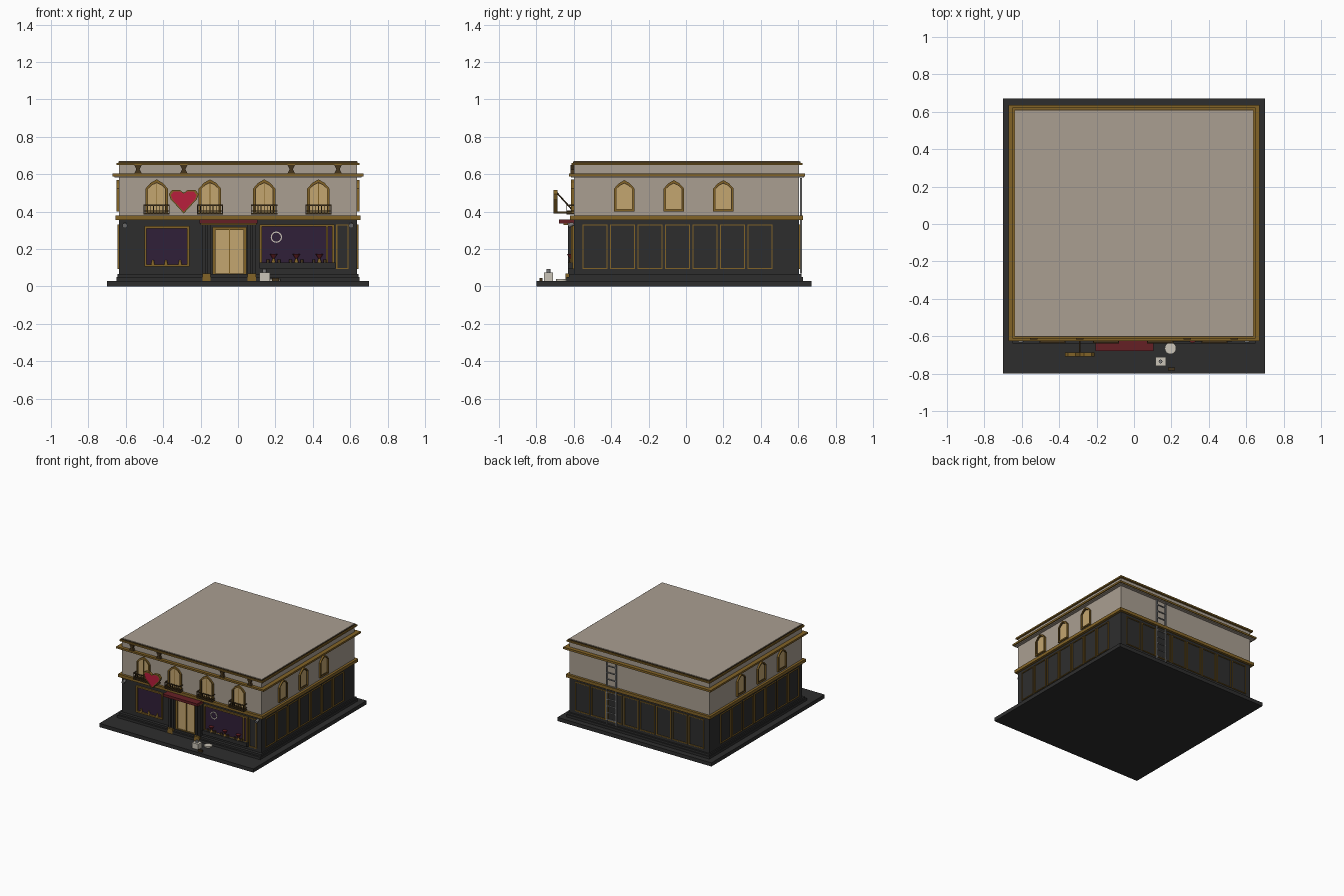
import bpy, bmesh, math
from mathutils import Vector, Matrix

cube = bpy.data.objects.get("Cube")
if cube:
    bpy.data.objects.remove(cube, do_unlink=True)


def material(name, *rgb):
    m = bpy.data.materials.new(name)
    m.use_nodes = True
    col = (*rgb, 1)
    m.diffuse_color = col
    node = m.node_tree.nodes["Principled BSDF"]
    node.inputs["Base Color"].default_value = col
    node.inputs["Roughness"].default_value = 0.8
    return m


DARK = material("charcoal", 0.027, 0.027, 0.027)
STONE = material("warm stone", 0.40, 0.345, 0.285)
GOLD = material("old gold", 0.225, 0.125, 0.02)
TAN = material("lit glass", 0.55, 0.38, 0.16)
BROWN = material("dark bronze", 0.06, 0.035, 0.012)
PURPLE = material("purple glass", 0.03, 0.014, 0.04)
RED = material("awning red", 0.13, 0.014, 0.018)
HEART = material("heart red", 0.48, 0.013, 0.045)
GREY = material("metal grey", 0.2, 0.2, 0.2)
PALE = material("pale cream", 0.6, 0.56, 0.48)

# Wall planes map (along, up, outward) to world space
WALL = {
    "front": lambda u, v, d: Vector((u, -0.6 - d, v)),
    "back": lambda u, v, d: Vector((u, 0.605 + d, v)),
    "left": lambda u, v, d: Vector((0.635 + d, u, v)),
    "right": lambda u, v, d: Vector((-0.635 - d, u, v)),
}


def finish(name, bm, mat):
    bmesh.ops.recalc_face_normals(bm, faces=bm.faces)
    me = bpy.data.meshes.new(name)
    bm.to_mesh(me)
    bm.free()
    me.materials.append(mat)
    ob = bpy.data.objects.new(name, me)
    bpy.context.collection.objects.link(ob)
    return ob


def box(name, mat, x0, x1, y0, y1, z0, z1):
    bm = bmesh.new()
    bmesh.ops.create_cube(bm, size=1)
    for v in bm.verts:
        v.co = ((x0 + x1) / 2 + v.co.x * (x1 - x0), (y0 + y1) / 2 + v.co.y * (y1 - y0),
                (z0 + z1) / 2 + v.co.z * (z1 - z0))
    return finish(name, bm, mat)


def plate(name, mat, side, pts, d0, d1, hole=None):
    """Extruded outline on a wall; a hole outline turns it into a frame."""
    bm = bmesh.new()
    f = WALL[side]
    loops = [[bm.verts.new(f(u, v, d)) for u, v in p] for p in ([pts, hole] if hole else [pts]) for d in (d0, d1)]
    n = len(pts)

    def bridge(a, b):
        for i in range(n):
            j = (i + 1) % n
            bm.faces.new((a[i], a[j], b[j], b[i]))
    bridge(loops[0], loops[1])
    if hole:
        bridge(loops[1], loops[3])
        bridge(loops[3], loops[2])
        bridge(loops[2], loops[0])
    else:
        bm.faces.new(loops[0])
        bm.faces.new(loops[1])
    return finish(name, bm, mat)


def cyl(name, mat, a, b, r1, r2=None, seg=12):
    a, b = Vector(a), Vector(b)
    bm = bmesh.new()
    bmesh.ops.create_cone(bm, cap_ends=True, segments=seg, radius1=r1, radius2=r1 if r2 is None else r2,
                          depth=(b - a).length)
    rot = (b - a).to_track_quat("Z", "Y").to_matrix().to_4x4()
    bm.transform(Matrix.Translation((a + b) / 2) @ rot)
    return finish(name, bm, mat)


def rect(u0, u1, v0, v1, inset=0):
    u0, u1, v0, v1 = u0 + inset, u1 - inset, v0 + inset, v1 - inset
    return [(u0, v0), (u1, v0), (u1, v1), (u0, v1)]


def arch(c, w, z0, shoulder, peak):
    mid = shoulder + 0.62 * (peak - shoulder)
    return [(c - w, z0), (c + w, z0), (c + w, shoulder), (c + 0.55 * w, mid), (c, peak),
            (c - 0.55 * w, mid), (c - w, shoulder)]


def panel(name, side, u0, u1, v0, v1, t, glass=None, depth=0.008):
    plate(name + "_frame", GOLD, side, rect(u0, u1, v0, v1), 0, depth, rect(u0, u1, v0, v1, t))
    if glass:
        plate(name + "_glass", glass, side, rect(u0, u1, v0, v1, t), -0.002, 0.003)


def arched_window(name, side, c, w, z0, shoulder, peak, t):
    outer, inner = arch(c, w, z0, shoulder, peak), arch(c, w - t, z0 + t, shoulder, peak - 1.3 * t)
    plate(name + "_frame", GOLD, side, outer, 0, 0.014, inner)
    plate(name + "_glass", TAN, side, inner, -0.002, 0.004)
    core = arch(c, w - t - 0.004, z0 + t + 0.004, shoulder, peak - 1.3 * t - 0.006)
    plate(name + "_inner_trim", BROWN, side, inner, 0, 0.008, core)


# Building body
box("pavement", DARK, -0.7, 0.7, -0.8, 0.67, 0, 0.03)
box("plinth", DARK, -0.65, 0.65, -0.64, 0.625, 0.03, 0.05)
box("plinth_upper", DARK, -0.645, 0.645, -0.625, 0.618, 0.05, 0.066)
box("ground_floor", DARK, -0.635, 0.635, -0.6, 0.605, 0.066, 0.355)
box("upper_floor", STONE, -0.635, 0.635, -0.6, 0.605, 0.38, 0.65)
box("middle_cornice", GOLD, -0.655, 0.655, -0.62, 0.625, 0.355, 0.38)
box("upper_cornice_bed", STONE, -0.66, 0.66, -0.615, 0.63, 0.582, 0.588)
box("upper_cornice", GOLD, -0.67, 0.67, -0.625, 0.637, 0.588, 0.603)
box("roof_cornice", GOLD, -0.65, 0.65, -0.612, 0.622, 0.648, 0.66)
box("roof_edge", BROWN, -0.64, 0.64, -0.603, 0.612, 0.66, 0.667)
box("roof", STONE, -0.636, 0.636, -0.599, 0.608, 0.66, 0.671)

# Side walls
for side in ("left", "right"):
    for i in range(7):
        u = -0.553 + 0.147 * i
        panel(f"{side}_panel_{i}", side, u, u + 0.134, 0.092, 0.332, 0.006)
    for i, c in enumerate((-0.33, -0.065, 0.2)):
        arched_window(f"{side}_window_{i}", side, c, 0.055, 0.4, 0.522, 0.568, 0.01)

# Back wall with ladder
for i in range(8):
    u = -0.588 + 0.148 * i
    panel(f"back_panel_{i}", "back", u, u + 0.134, 0.092, 0.332, 0.006)
for u in (0.205, 0.29):
    plate("ladder_rail", GREY, "back", rect(u - 0.005, u + 0.005, 0.07, 0.58), 0.004, 0.014)
for i in range(9):
    v = 0.1 + 0.055 * i
    plate("ladder_rung", GREY, "back", rect(0.205, 0.29, v, v + 0.007), 0.005, 0.012)

# Upper front windows with balconies
for c in (-0.435, -0.15, 0.14, 0.43):
    arched_window("front_window", "front", c, 0.06, 0.383, 0.522, 0.572, 0.011)
    plate("window_mullion", GOLD, "front", rect(c - 0.002, c + 0.002, 0.39, 0.55), 0, 0.007)
    box("balcony_floor", BROWN, c - 0.07, c + 0.07, -0.64, -0.6, 0.383, 0.392)
    for v in (0.4, 0.431):
        box("balcony_rail", BROWN, c - 0.07, c + 0.07, -0.64, -0.634, v, v + 0.006)
        for s in (-1, 1):
            box("balcony_side_rail", BROWN, c + s * 0.067 - 0.003, c + s * 0.067 + 0.003, -0.637, -0.6, v, v + 0.006)
    for i in range(9):
        u = c - 0.067 + 0.01675 * i
        box("balcony_bar", BROWN, u - 0.002, u + 0.002, -0.639, -0.635, 0.39, 0.434)

# Frieze brackets shaped like hourglasses
for c in (-0.535, -0.29, 0.285, 0.535):
    pts = [(c - 0.02, 0.603), (c + 0.02, 0.603), (c + 0.009, 0.626), (c + 0.02, 0.649),
           (c - 0.02, 0.649), (c - 0.009, 0.626)]
    plate("frieze_bracket", BROWN, "front", pts, 0, 0.018)

# Shop windows
panel("small_shop_window", "front", -0.5, -0.26, 0.105, 0.322, 0.012, PURPLE, 0.014)
panel("large_shop_window", "front", 0.115, 0.515, 0.115, 0.332, 0.012, PURPLE, 0.014)
plate("shop_window_post", GOLD, "front", rect(0.47, 0.481, 0.12, 0.325), 0, 0.012)
plate("shop_window_sill", DARK, "front", rect(0.115, 0.52, 0.095, 0.127), 0, 0.03)
panel("corner_panel", "front", 0.525, 0.592, 0.092, 0.332, 0.006)
ring = [[(0.205 + r * math.cos(a * math.tau / 24), 0.263 + r * math.sin(a * math.tau / 24))
         for a in range(24)] for r in (0.03, 0.024)]
plate("window_ring", PALE, "front", ring[0], 0.003, 0.008, ring[1])

# Goods on display
for u in (0.19, 0.312, 0.435):
    cyl("display_stand", GOLD, (u, -0.616, 0.127), (u, -0.616, 0.15), 0.012, 0.005)
    cyl("display_bowl", RED, (u, -0.616, 0.15), (u, -0.616, 0.172), 0.006, 0.02)
    for s in (-1, 1):
        cyl("display_jar", BROWN, (u + s * 0.03, -0.616, 0.127), (u + s * 0.03, -0.616, 0.145), 0.008)
for u in (-0.455, -0.385, -0.31):
    cyl("display_candle", GOLD, (u, -0.606, 0.117), (u, -0.606, 0.142), 0.01, 0.004)

# Entrance
plate("door_frame", GOLD, "front", rect(-0.136, 0.046, 0.066, 0.318), 0, 0.015, rect(-0.12, 0.03, 0.07, 0.302))
plate("door_glass", TAN, "front", rect(-0.12, 0.03, 0.066, 0.304), -0.002, 0.005)
plate("door_divider", GOLD, "front", rect(-0.048, -0.042, 0.07, 0.302), 0, 0.01)
for c in (-0.168, 0.073):
    for s in (-1, 1):
        box("door_column", DARK, c + s * 0.013 - 0.01, c + s * 0.013 + 0.01, -0.63, -0.6, 0.066, 0.338)
    box("column_base", GOLD, c - 0.022, c + 0.022, -0.645, -0.6, 0.03, 0.07)
box("awning_trim", GOLD, -0.2, 0.1, -0.655, -0.6, 0.328, 0.337)
box("awning", RED, -0.207, 0.105, -0.68, -0.6, 0.337, 0.358)

# Heart sign on its bracket
def heart(k):
    pts = [(-0.08, 0.035), (-0.062, 0.058), (-0.022, 0.058), (0, 0.042), (0.022, 0.058), (0.062, 0.058),
           (0.08, 0.035), (0.07, 0.008), (0, -0.068), (-0.07, 0.008)]
    return [(-0.29 + u * k, 0.458 + v * k) for u, v in pts]


plate("heart_rim", GOLD, "front", heart(1), 0.086, 0.108, heart(0.86))
plate("heart_sign", HEART, "front", heart(0.86), 0.089, 0.105)
cyl("sign_arm", GOLD, (-0.29, -0.6, 0.395), (-0.29, -0.7, 0.395), 0.005, seg=8)
cyl("sign_brace", BROWN, (-0.29, -0.6, 0.4), (-0.29, -0.69, 0.5), 0.004, seg=8)

# Corner lamps
for s in (-1, 1):
    cyl("corner_lamp", GREY, (s * 0.605, -0.6, 0.335), (s * 0.605, -0.63, 0.325), 0.008, 0.014)

# Items on the pavement
box("crate", PALE, 0.115, 0.17, -0.76, -0.71, 0.03, 0.075)
cyl("crate_knob", GREY, (0.142, -0.735, 0.075), (0.142, -0.735, 0.094), 0.01)
cyl("round_mat", PALE, (0.195, -0.665, 0.03), (0.195, -0.665, 0.04), 0.031, seg=20)
box("pavement_box", BROWN, 0.183, 0.22, -0.782, -0.768, 0.03, 0.045)
